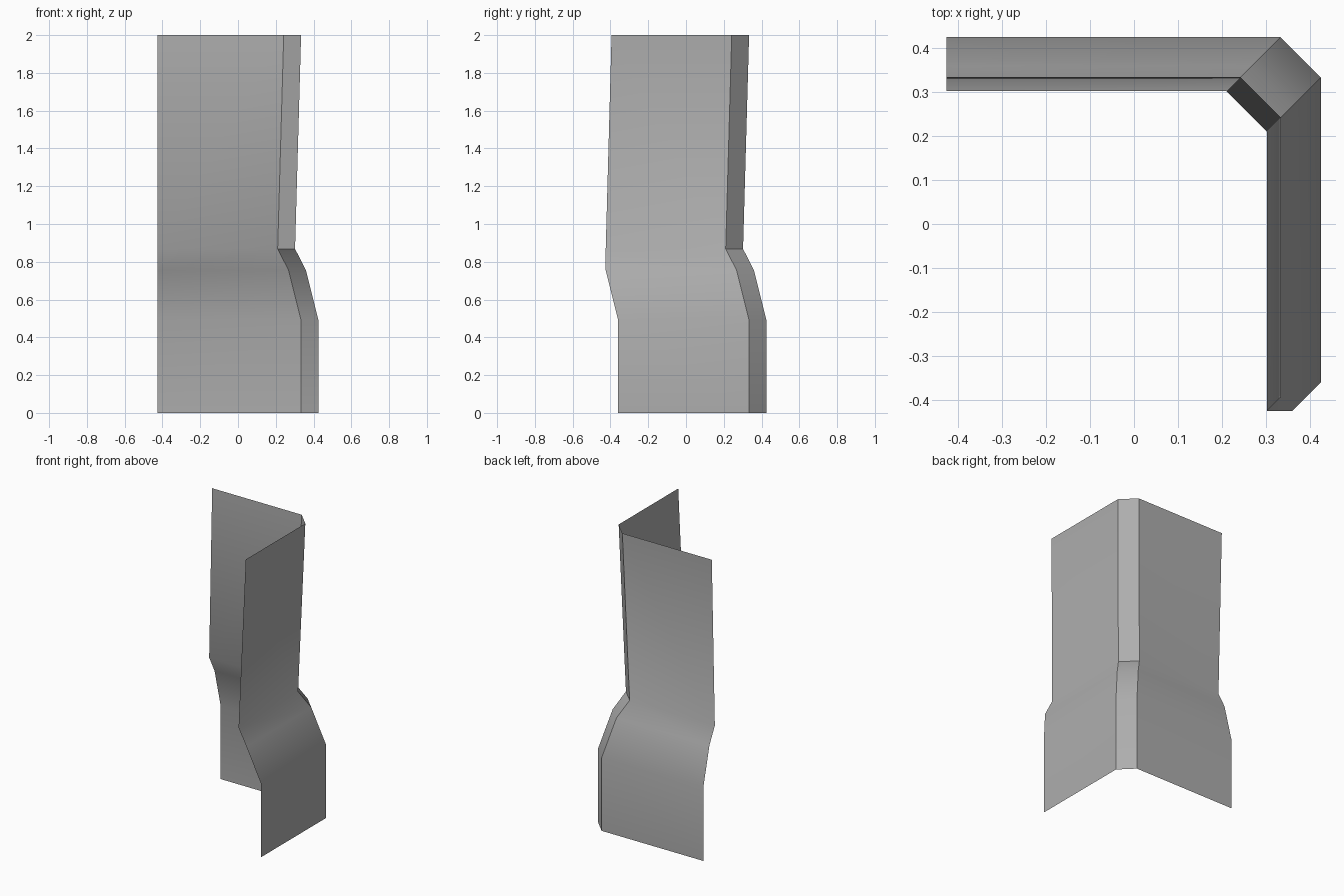
import bpy
import bmesh
import math

cube = bpy.data.objects.get("Cube")
if cube:
    bpy.data.objects.remove(cube, do_unlink=True)

# One plain grey for the whole sheet
grey = bpy.data.materials.new("plain_grey")
grey.use_nodes = True
colour = (0.42, 0.42, 0.42, 1)
grey.diffuse_color = colour
grey.node_tree.nodes["Principled BSDF"].inputs["Base Color"].default_value = colour

# Wall profile: height, outward distance, front end of the right-hand wall
PROFILE = [
    (0.0, 0.425, -0.36),
    (0.495, 0.425, -0.36),
    (0.755, 0.36, -0.425),
    (0.868, 0.302, -0.425),
    (2.0, 0.334, -0.394),
]
CHAMFER = 0.092
LEFT_END = -0.427

# Each row runs along the back wall, across the chamfer and down the side wall
bm = bmesh.new()
rows = []
for z, d, front in PROFILE:
    path = [(LEFT_END, d), (d - CHAMFER, d), (d, d - CHAMFER), (d, front)]
    rows.append([bm.verts.new((x, y, z)) for x, y in path])

# Bridge neighbouring rows, with the normals on the outer side
for low, high in zip(rows, rows[1:]):
    for i in range(len(low) - 1):
        bm.faces.new((low[i], high[i], high[i + 1], low[i + 1]))
for face in bm.faces:
    face.normal_update()
if bm.faces[:][0].normal.y < 0:
    bmesh.ops.reverse_faces(bm, faces=bm.faces[:])

mesh = bpy.data.meshes.new("corner_wall")
bm.to_mesh(mesh)
bm.free()
mesh.materials.append(grey)
wall = bpy.data.objects.new("corner_wall", mesh)
bpy.context.collection.objects.link(wall)

# Smooth the gentle bends, keep the chamfer edges sharp
bpy.ops.object.select_all(action="DESELECT")
wall.select_set(True)
bpy.context.view_layer.objects.active = wall
bpy.ops.object.shade_smooth_by_angle(angle=math.radians(30))
